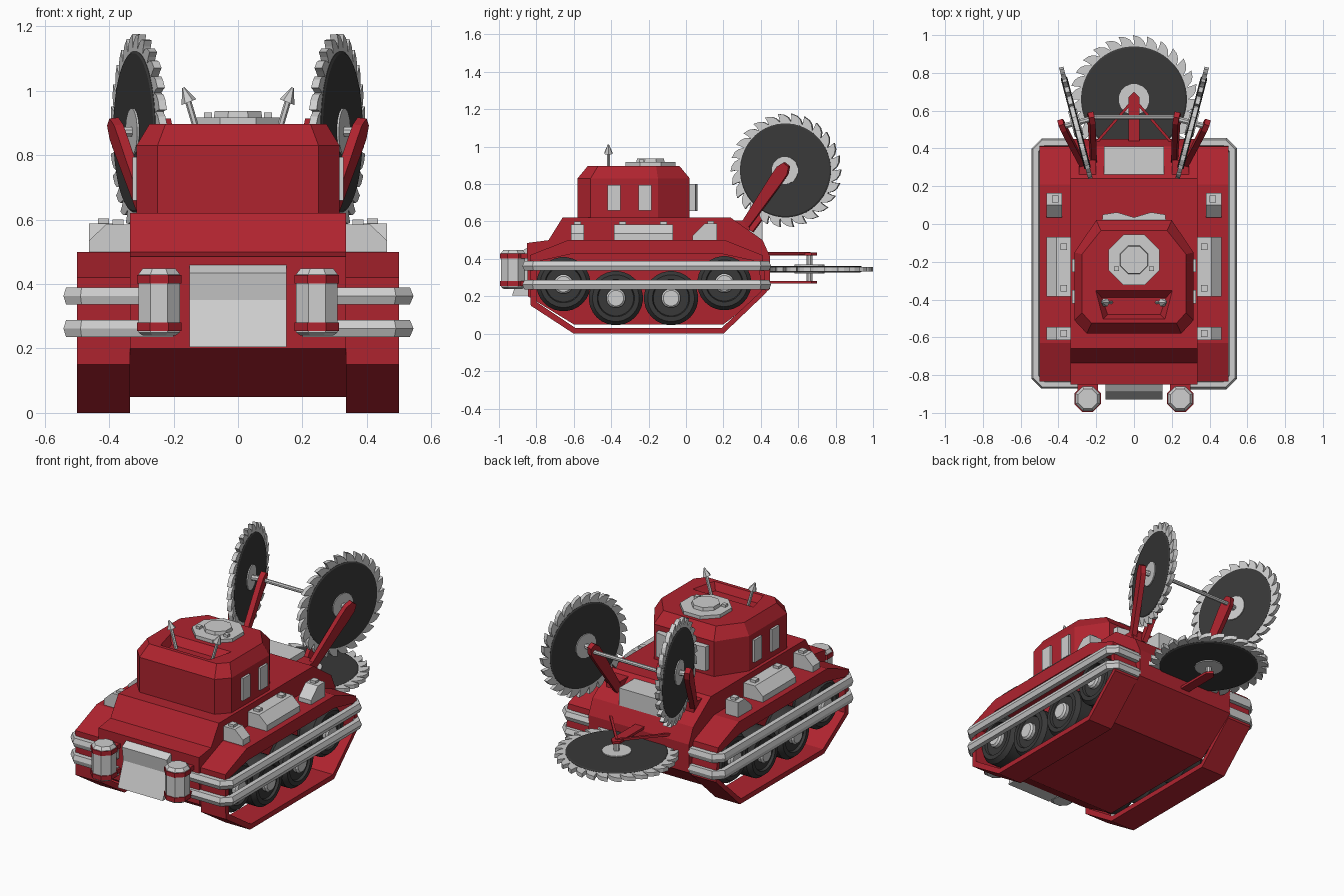
import bpy, bmesh, math
from mathutils import Vector, Matrix

if "Cube" in bpy.data.objects:
    bpy.data.objects.remove(bpy.data.objects["Cube"])


def material(name, col):
    m = bpy.data.materials.new(name)
    m.diffuse_color = (*col, 1)
    m.use_nodes = True
    m.node_tree.nodes["Principled BSDF"].inputs["Base Color"].default_value = m.diffuse_color
    return m


RED = material("red_paint", (0.43, 0.017, 0.028))
GREY = material("light_grey_metal", (0.62, 0.62, 0.62))
DARK = material("dark_rubber", (0.04, 0.04, 0.04))


def loft(name, rings, mat, wrap=False, M=None, smooth=False):
    """Skin equal-length rings of points; cap the ends unless wrapped."""
    bm = bmesh.new()
    vs = [[bm.verts.new(M @ Vector(p) if M else Vector(p)) for p in r] for r in rings]
    n = len(vs[0])
    pairs = list(zip(vs, vs[1:])) + ([(vs[-1], vs[0])] if wrap else [])
    for a, b in pairs:
        for i in range(n):
            j = (i + 1) % n
            bm.faces.new((a[i], a[j], b[j], b[i]))
    if not wrap:
        bm.faces.new(vs[0])
        bm.faces.new(vs[-1])
    bmesh.ops.recalc_face_normals(bm, faces=bm.faces)
    me = bpy.data.meshes.new(name)
    bm.to_mesh(me)
    bm.free()
    me.materials.append(mat)
    if smooth:
        for p in me.polygons:
            p.use_smooth = True
        me.set_sharp_from_angle(angle=math.radians(30))
    ob = bpy.data.objects.new(name, me)
    bpy.context.collection.objects.link(ob)
    return ob


def prism_x(name, pts, x0, x1, mat):
    return loft(name, [[(x, y, z) for y, z in pts] for x in (x0, x1)], mat)


def prism_z(name, pts, z0, z1, mat):
    return loft(name, [[(x, y, z) for x, y in pts] for z in (z0, z1)], mat)


def box(name, x0, x1, y0, y1, z0, z1, mat):
    return prism_z(name, [(x0, y0), (x1, y0), (x1, y1), (x0, y1)], z0, z1, mat)


def frame(p, d):
    return Matrix.Translation(Vector(p)) @ Vector(d).to_track_quat('Z', 'Y').to_matrix().to_4x4()


def circle(r, n, z, off=0.5):
    return [(r * math.cos((i + off) * math.tau / n), r * math.sin((i + off) * math.tau / n), z) for i in range(n)]


def turned(name, prof, n, p, d, mat, wrap=False, smooth=False):
    """Lathe (height, radius) pairs along direction d from p."""
    return loft(name, [circle(r, n, h) for h, r in prof], mat, wrap, frame(p, d), smooth)


def rod(name, p, q, r, mat, n=8, r2=None):
    d = Vector(q) - Vector(p)
    return turned(name, [(0, r), (d.length, r if r2 is None else r2)], n, p, d, mat)


def side(s):
    return "right" if s > 0 else "left"


# Central hull
prism_x("hull", [(-.845, .2), (-.85, .485), (-.735, .5), (-.66, .62), (.24, .62), (.41, .5),
                 (.45, .41), (.45, .24), (.2, .05), (-.6, .05)], -.335, .335, RED)

# Turret with recess in the roof
def octo(hw_f, hw, hw_r, ys, z):
    right = [(hw_f, ys[0], z), (hw, ys[1], z), (hw, ys[2], z), (hw_r, ys[3], z)]
    return right + [(-x, y, c) for x, y, c in reversed(right)]

base = (.25, .315, .2, (-.58, -.51, -.15, .02))
turret = loft("turret", [octo(*base, .615), octo(*base, .83),
                         octo(.225, .275, .175, (-.525, -.47, -.16, -.035), .897)], RED)
cutter = loft("recess_cutter", [[(-.17, -.39, .855), (.17, -.39, .855), (.14, -.48, .855), (-.14, -.48, .855)],
                                [(-.205, -.35, .9), (.205, -.35, .9), (.165, -.505, .9), (-.165, -.505, .9)]], RED)
cutter.hide_render = True
mod = turret.modifiers.new("recess", 'BOOLEAN')
mod.operation = 'DIFFERENCE'
mod.solver = 'EXACT'
mod.object = cutter
deps = bpy.context.evaluated_depsgraph_get()
cut_mesh = bpy.data.meshes.new_from_object(turret.evaluated_get(deps))
turret.modifiers.clear()
turret.data = cut_mesh
bpy.data.objects.remove(cutter)

# Roof hatch and rear turret plate
turned("hatch", [(0, .145), (.022, .145)], 8, (0, -.19, .895), (0, 0, 1), GREY)
turned("hatch_lid", [(0, .085), (.042, .078)], 8, (0, -.19, .895), (0, 0, 1), GREY)
prism_z("turret_rear_plate", [(-.17, .01), (-.165, .05), (-.09, .062), (0, .035), (.09, .062), (.165, .05), (.17, .01)],
        .655, .8, GREY)

# Front plate with bent profile
prism_x("front_plate", [(-.84, .465), (-.89, .435), (-.878, .35), (-.93, .205), (-.84, .205)], -.15, .15, GREY)

# Rear deck box
box("rear_deck_box", -.16, .16, .22, .41, .45, .605, GREY)


def saw_blade(name, c, d, r, n, flip):
    """Toothed blade, dark disc and hub around axis d."""
    pts = []
    for k in range(n):
        for f, q in ((0, .85), (.3, .93), (.62, .975), (1.08, 1), (1.02, .93)):
            a = flip * (k + f) * math.tau / n
            pts.append((r * q * math.cos(a), r * q * math.sin(a)))
    M = frame(c, d)
    loft(name + "_teeth", [[(x, y, z) for x, y in pts] for z in (-.012, .012)], GREY, M=M)
    loft(name + "_disc", [circle(r * .8, 48, -.018), circle(r * .825, 48, -.013), circle(r * .825, 48, .013),
                          circle(r * .8, 48, .018)], DARK, M=M)
    loft(name + "_hub", [circle(r * .24, 16, -.024), circle(r * .24, 16, .024)], GREY, M=M)


for s in (1, -1):
    t = side(s) + "_"
    # Track band loop
    outer = [(-.835, .42), (-.63, .5), (.21, .5), (.41, .42), (.43, .22), (.2, 0), (-.6, 0), (-.83, .15)]
    inner = [(-.8, .385), (-.62, .425), (.2, .425), (.385, .385), (.405, .23), (.19, .03), (-.59, .03), (-.8, .17)]
    loft(t + "track", [[(s * x, y, z) for y, z in p] for x, p in
                       ((.336, outer), (.5, outer), (.5, inner), (.336, inner))], RED, wrap=True)
    # Road wheels
    for i, (y, z) in enumerate(((-.655, .265), (-.375, .19), (-.08, .19), (.205, .27))):
        p, d = (s * .336, y, z), (s, 0, 0)
        turned(f"{t}tyre_{i}", [(0, .12), (.03, .145), (.11, .145), (.135, .125), (.135, .1), (.12, .095), (.12, .06)],
               28, p, d, DARK, smooth=True)
        turned(f"{t}wheel_hub_{i}", [(.1, .052), (.14, .052), (.15, .042)], 16, p, d, GREY)
    # Bumper rails swept round the track
    path = [Vector((s * x, y)) for x, y in ((.2, -.85), (.48, -.85), (.52, -.81), (.52, .39), (.48, .43), (.33, .43))]
    for j, zc in enumerate((.262, .363)):
        rings = []
        for i, p in enumerate(path):
            a = (p - path[i - 1]).normalized() if i else (path[1] - p).normalized()
            b = (path[i + 1] - p).normalized() if i < len(path) - 1 else a
            tan = (a + b).normalized()
            nor = Vector((tan.y, -tan.x)) / tan.dot(a)
            rings.append([(p.x + nor.x * u, p.y + nor.y * u, zc + h) for u, h in
                          ((.025, 0), (.014, .026), (-.014, .026), (-.022, 0), (-.014, -.026), (.014, -.026))])
        loft(f"{t}rail_{j}", rings, GREY)
    # Front drums with red bands
    p = (s * .245, -.925, 0)
    turned(t + "drum", [(.24, .055), (.25, .07), (.43, .07), (.448, .055)], 8, p, (0, 0, 1), GREY)
    for j, z in enumerate((.255, .402)):
        turned(f"{t}drum_band_{j}", [(z, .075), (z + .026, .075)], 8, p, (0, 0, 1), RED)
        box(f"{t}drum_bracket_{j}", s * .19, s * .3, -.93, -.84, z, z + .026, RED)
    # Fender boxes with caps
    for i, (y0, y1, caps) in enumerate(((-.615, -.545, (-.58,)), (-.385, -.07, (-.34, -.12)))):
        loft(f"{t}fender_box_{i}", [[(s * x, y, z) for x, z in
             ((.335, .495), (.463, .495), (.463, .535), (.41, .585), (.335, .585))] for y in (y0, y1)], GREY)
        for k, y in enumerate(caps):
            box(f"{t}box_cap_{i}{k}", s * .355, s * .39, y - .018, y + .018, .58, .6, GREY)
    prism_x(t + "rear_cowl", [(.035, .495), (.035, .525), (.1, .588), (.165, .588), (.165, .495)], s * .38, s * .463, GREY)
    box(t + "cowl_cap", s * .4, s * .435, .115, .15, .58, .603, GREY)
    # Turret windows
    for j, y in enumerate((-.42, -.255)):
        box(f"{t}window_{j}", s * .31, s * .328, y, y + .07, .66, .795, GREY)
    # Roof antennas and hatch posts
    rod(t + "antenna", (s * .12, -.415, .85), (s * .157, -.415, .975), .01, GREY, 6)
    rod(t + "antenna_tip", (s * .152, -.415, .965), (s * .17, -.415, 1.01), .025, GREY, 6, .004)
    box(t + "hatch_post", s * .08, s * .105, -.25, -.225, .9, .932, GREY)
    # Upright saws, yawed outwards, held by forked arms
    d = Vector((s * math.cos(.257), -math.sin(.257), 0))
    c = Vector((s * .308, .535, .873))
    saw_blade(t + "saw", c, d, .305, 26, s)
    rod(t + "saw_axle", c - d * .09, c + d * .08, .016, GREY)
    for nm, foot, head in (("outer", (s * .265, .3, .555), c + d * .072), ("inner", (s * .215, .34, .555), c - d * .085)):
        v = head - Vector(foot)
        u = v.normalized().cross(d).normalized()
        w = u.cross(v).normalized()
        rings = []
        for k, hw in ((0, .022), (.85, .035), (1, .035), (1.1, .018)):
            q = Vector(foot) + v * k
            rings.append([q + u * a * hw + w * b * .015 for a, b in ((1, 1), (-1, 1), (-1, -1), (1, -1))])
        loft(f"{t}saw_arm_{nm}", rings, RED)
    box(t + "arm_mount", s * .2, s * .29, .225, .34, .54, .605, RED)
    # Diagonal struts of the flat saw bracket
    rod(t + "bracket_strut", (s * .2, .43, .43), (0, .66, .43), .01, RED, 4)

# Cross rod joining the upright saws
rod("saw_cross_rod", (-.225, .565, .865), (.225, .565, .865), .012, GREY)

# Flat rear saw, its axle and upper and lower brackets
saw_blade("flat_saw", (0, .66, .345), (0, 0, 1), .34, 28, 1)
rod("flat_saw_axle", (0, .66, .28), (0, .66, .43), .017, GREY)
for nm, z in (("upper", .425), ("lower", .275)):
    prism_z(f"flat_saw_{nm}_bracket", [(-.03, .42), (.03, .42), (.03, .67), (0, .7), (-.03, .67)], z - .007, z + .008, RED)
